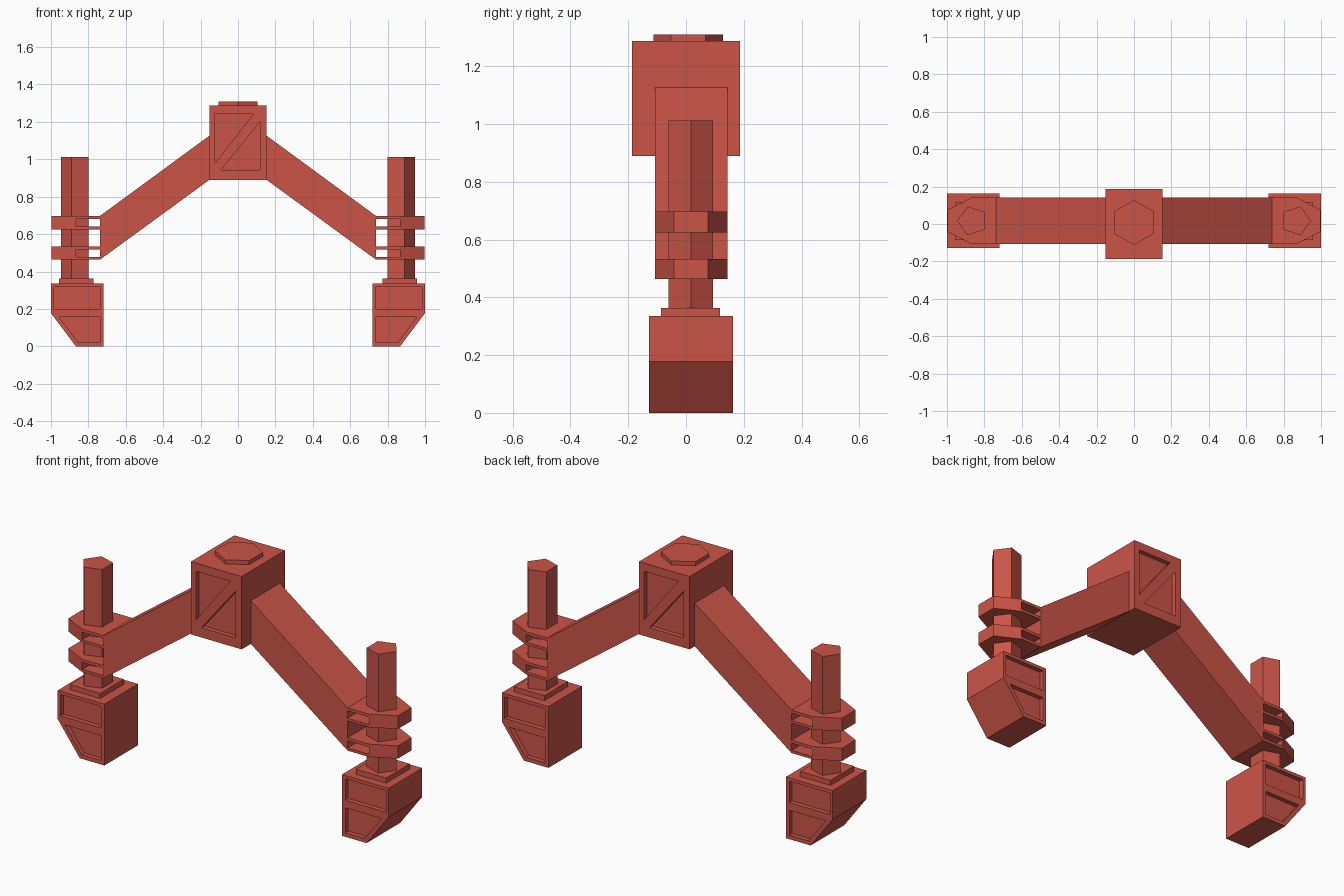
import bpy, bmesh, math

if "Cube" in bpy.data.objects:
    bpy.data.objects.remove(bpy.data.objects["Cube"])

paint = bpy.data.materials.new("brick_red")
paint.diffuse_color = (0.60, 0.089, 0.064, 1.0)
paint.use_nodes = True
paint.node_tree.nodes["Principled BSDF"].inputs["Base Color"].default_value = paint.diffuse_color


def prism(name, pts, lo, hi, axis):
    """Extrude a 2D outline: axis 'z' takes (x, y) points, axis 'y' takes (x, z)."""
    place = (lambda p, h: (p[0], p[1], h)) if axis == "z" else (lambda p, h: (p[0], h, p[1]))
    bm = bmesh.new()
    low = [bm.verts.new(place(p, lo)) for p in pts]
    high = [bm.verts.new(place(p, hi)) for p in pts]
    bm.faces.new(low)
    bm.faces.new(high)
    n = len(pts)
    for i in range(n):
        j = (i + 1) % n
        bm.faces.new((low[i], low[j], high[j], high[i]))
    bmesh.ops.recalc_face_normals(bm, faces=bm.faces)
    mesh = bpy.data.meshes.new(name)
    bm.to_mesh(mesh)
    bm.free()
    mesh.materials.append(paint)
    ob = bpy.data.objects.new(name, mesh)
    bpy.context.collection.objects.link(ob)
    return ob


def cut(ob, pts, lo, hi):
    """Remove a prism running along y from an object."""
    cutter = prism("cutter", pts, lo, hi, "y")
    mod = ob.modifiers.new("cut", "BOOLEAN")
    mod.operation = "DIFFERENCE"
    mod.solver = "EXACT"
    mod.object = cutter
    bpy.context.view_layer.objects.active = ob
    bpy.ops.object.modifier_apply(modifier=mod.name)
    bpy.data.objects.remove(cutter)


def rect(x0, x1, z0, z1):
    return [(x0, z0), (x1, z0), (x1, z1), (x0, z1)]


def ngon(n, cx, cy, r, start, s=1):
    return [(s * (cx + r * math.cos(start + i * math.tau / n)),
             cy + r * math.sin(start + i * math.tau / n)) for i in range(n)]


DEPTH = 0.025

# Central housing with triangular recesses front and back
housing = prism("housing", rect(-0.153, 0.153, 0.89, 1.288), -0.187, 0.187, "y")
triangles = [[(-0.122, 1.243), (0.083, 1.243), (-0.122, 0.98)],
             [(0.117, 1.20), (0.117, 0.943), (-0.09, 0.943)]]
for tri in triangles:
    cut(housing, tri, -0.3, -0.187 + DEPTH)
    cut(housing, [(-x, z) for x, z in tri], 0.187 - DEPTH, 0.3)

# Hexagonal cap
prism("cap", ngon(6, 0, 0.008, 0.12, math.pi / 2), 1.288, 1.31, "z")

for s, side in ((1, "right"), (-1, "left")):
    def flip(pts):
        return [(s * x, v) for x, v in pts]

    # Sloping arm
    prism("arm_" + side, flip([(0.153, 0.89), (0.738, 0.463), (0.738, 0.697), (0.153, 1.126)]),
          -0.108, 0.143, "y")

    # Two slotted clamps around the rod
    outline = flip([(0.738, -0.108), (0.866, -0.108), (0.996, -0.042),
                    (0.996, 0.076), (0.866, 0.143), (0.738, 0.143)])
    for level, z0, z1 in (("lower", 0.463, 0.533), ("upper", 0.625, 0.697)):
        clamp = prism(f"clamp_{level}_{side}", outline, z0, z1, "z")
        cut(clamp, flip(rect(0.70, 0.866, z0 + 0.015, z1 - 0.016)), -0.3, 0.3)

    # Five-sided rod and its collar
    prism("rod_" + side, ngon(5, 0.865, 0.017, 0.081, 0, s), 0.363, 1.012, "z")
    prism("collar_" + side, flip(rect(0.773, 0.956, -0.086, 0.118)), 0.335, 0.363, "z")

    # Foot with a bevelled outer corner and recessed panels
    foot = prism("foot_" + side, flip([(0.718, 0), (0.867, 0), (1.0, 0.178),
                                       (1.0, 0.335), (0.718, 0.335)]), -0.128, 0.162, "y")
    panels = [rect(0.738, 0.983, 0.20, 0.317),
              [(0.738, 0.022), (0.855, 0.022), (0.957, 0.158), (0.738, 0.158)]]
    for panel in panels:
        cut(foot, flip(panel), -0.3, -0.128 + DEPTH)
        cut(foot, flip(panel), 0.162 - DEPTH, 0.3)
